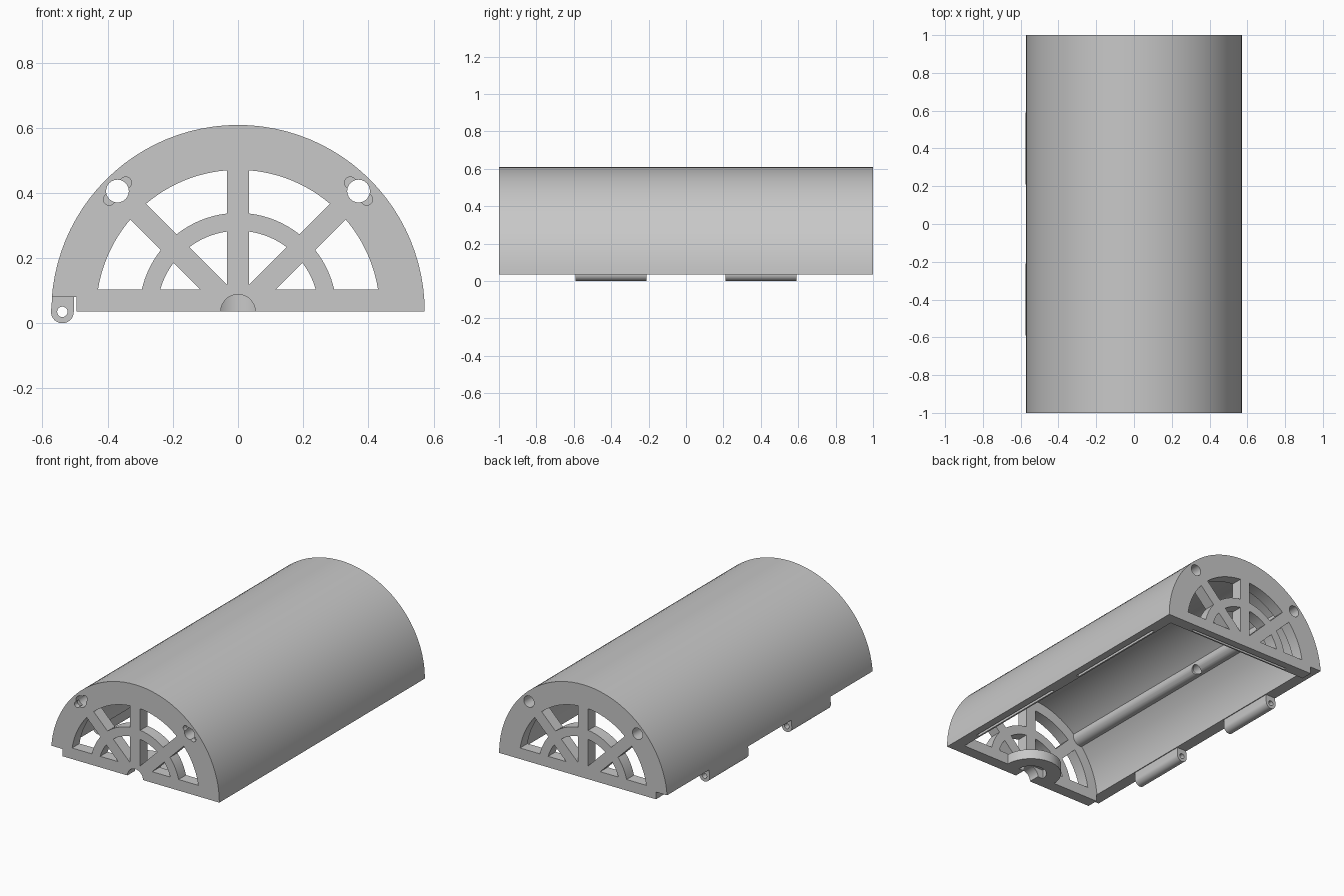
import bpy, bmesh, math
from math import sin, cos, asin, radians
from mathutils import Vector

if "Cube" in bpy.data.objects:
    bpy.data.objects.remove(bpy.data.objects["Cube"])

BASE = 0.0355     # height of the flat rim
R_OUT, R_IN = 0.573, 0.501
WALL = 0.928      # inner face of the end plates
ROD = 0.37        # rod hole offset in x and z

grey = bpy.data.materials.new("grey_plastic")
grey.diffuse_color = (0.58, 0.58, 0.58, 1)
grey.use_nodes = True
grey.node_tree.nodes["Principled BSDF"].inputs["Base Color"].default_value = grey.diffuse_color


def arc(r, a0, a1, n, cx=0.0, cz=BASE):
    """Arc points in degrees."""
    return [(cx + r * cos(radians(a0 + (a1 - a0) * i / n)),
             cz + r * sin(radians(a0 + (a1 - a0) * i / n))) for i in range(n + 1)]


def prisms(name, items, axis='Y'):
    """One object made of extruded profiles: (points, start, end)."""
    bm = bmesh.new()
    for pts, a, b in items:
        place = (lambda p, d: (p[0], d, p[1])) if axis == 'Y' else (lambda p, d: (p[0], p[1], d))
        lo = [bm.verts.new(place(p, a)) for p in pts]
        hi = [bm.verts.new(place(p, b)) for p in pts]
        bm.faces.new(lo)
        bm.faces.new(hi[::-1])
        for i in range(len(pts)):
            j = (i + 1) % len(pts)
            bm.faces.new((lo[i], hi[i], hi[j], lo[j]))
    bmesh.ops.recalc_face_normals(bm, faces=bm.faces)
    me = bpy.data.meshes.new(name)
    bm.to_mesh(me)
    bm.free()
    ob = bpy.data.objects.new(name, me)
    bpy.context.collection.objects.link(ob)
    me.materials.append(grey)
    return ob


def circle(r, cx, cz, n=24):
    return arc(r, 0, 360, n, cx, cz)[:-1]


def box(x0, x1, z0, z1):
    return [(x0, z0), (x1, z0), (x1, z1), (x0, z1)]


def combine(target, tool, op):
    mod = target.modifiers.new("cut", 'BOOLEAN')
    mod.operation, mod.solver, mod.object = op, 'EXACT', tool
    bpy.context.view_layer.objects.active = target
    bpy.ops.object.modifier_apply(modifier=mod.name)
    bpy.data.objects.remove(tool)


def mirror(pts):
    return [(-x, z) for x, z in pts]


# Half-round cover, hollowed between its end plates
cover = prisms("half_round_cover", [(arc(R_OUT, 0, 180, 48), -1, 1)])
hollow = arc(R_IN, 0, 180, 48) + [(-R_IN, -0.1), (R_IN, -0.1)]
combine(cover, prisms("hollow", [(hollow, -WALL, WALL)]), 'DIFFERENCE')

# Rod channels under the roof
tubes = [(circle(0.049, s * ROD, BASE + ROD), -0.95, 0.95) for s in (-1, 1)]
combine(cover, prisms("rod_tubes", tubes), 'UNION')

# Half-disc flange inside the front plate
flange = arc(0.175, 0, 180, 24, 0, -WALL) + [(-0.175, -0.95), (0.175, -0.95)]
combine(cover, prisms("flange", [(flange, BASE, BASE + 0.062)], 'Z'), 'UNION')

# Fan windows through both end plates
W, SILL, R1, R2, R3 = 0.034, 0.068, 0.248, 0.303, 0.435


def ang(d, r):
    return math.degrees(asin(d / r))


upper_in = [(W, BASE + W / math.tan(radians(22.5)))] + arc(R1, 45 + ang(W, R1), 90 - ang(W, R1), 8)
upper_out = (arc(R2, 45 + ang(W, R2), 90 - ang(W, R2), 8)
             + arc(R3, 90 - ang(W, R3), 45 + ang(W, R3), 12))
lower_in = [(SILL + W * 2 ** 0.5, BASE + SILL)] + arc(R1, ang(SILL, R1), 45 - ang(W, R1), 8)
lower_out = (arc(R2, ang(SILL, R2), 45 - ang(W, R2), 8)
             + arc(R3, 45 - ang(W, R3), ang(SILL, R3), 12))
windows = []
for shape in (upper_in, upper_out, lower_in, lower_out):
    for pts in (shape, mirror(shape)):
        windows += [(pts, -1.1, -0.85), (pts, 0.85, 1.1)]
combine(cover, prisms("windows", windows), 'DIFFERENCE')

# Rod holes from end to end
holes = [(circle(0.035, s * ROD, BASE + ROD), -1.1, 1.1) for s in (-1, 1)]
combine(cover, prisms("rod_holes", holes), 'DIFFERENCE')

# Shallow rounded slots around the front rod holes
slots = []
for s in (-1, 1):
    tilt = -45 * s
    t = Vector((cos(radians(tilt)), sin(radians(tilt)))) * 0.036
    cx, cz = s * ROD, BASE + ROD
    pts = (arc(0.018, tilt - 90, tilt + 90, 8, cx + t.x, cz + t.y)
           + arc(0.018, tilt + 90, tilt + 270, 8, cx - t.x, cz - t.y))
    slots.append((pts, -1.1, -0.97))
combine(cover, prisms("rod_slots", slots), 'DIFFERENCE')

# Side openings in the rod channels
for s in (-1, 1):
    d = Vector((s, 0, 1)).normalized()
    bpy.ops.mesh.primitive_cylinder_add(
        vertices=20, radius=0.032, depth=0.09,
        location=Vector((0, 0.16, BASE)) + d * 0.478,
        rotation=d.to_track_quat('Z', 'Y').to_euler())
    combine(cover, bpy.context.object, 'DIFFERENCE')

# Cable outlet at the front, opening into a round pocket in the flange
combine(cover, prisms("outlet", [(circle(0.053, 0, BASE, 32), -1.1, -0.9)]), 'DIFFERENCE')
pocket = arc(0.09, 0, 180, 20, 0, -WALL)
combine(cover, prisms("pocket", [(pocket, 0, BASE + 0.056)], 'Z'), 'DIFFERENCE')

# Hinge recess along the left edge and alignment grooves in the rim
combine(cover, prisms("hinge_recess", [(box(-0.7, -0.4955, -0.1, 0.08), -1.1, 1.1)]), 'DIFFERENCE')
grooves = [(box(0.511, 0.527, 0, BASE + 0.015), a, b) for a, b in ((-0.79, -0.11), (0.11, 0.79))]
grooves.append((box(-0.35, 0.35, 0, BASE + 0.015), 0.937, 0.953))
combine(cover, prisms("rim_grooves", grooves), 'DIFFERENCE')


def finish(ob):
    bpy.ops.object.select_all(action='DESELECT')
    ob.select_set(True)
    bpy.context.view_layer.objects.active = ob
    ob.data.materials.clear()
    ob.data.materials.append(grey)
    ob.data.polygons.foreach_set("material_index", [0] * len(ob.data.polygons))
    bpy.ops.object.shade_smooth_by_angle(angle=radians(30))


finish(cover)

# Hinge knuckles with pin holes
HX, HZ, HR = -0.539, 0.035, 0.035
profile = arc(HR, 180, 360, 20, HX, HZ) + [(HX + HR, 0.082), (HX - HR + 0.004, 0.082)]
for label, y0, y1 in (("front", -0.59, -0.21), ("back", 0.21, 0.59)):
    knuckle = prisms(label + "_hinge_knuckle", [(profile, y0, y1)])
    combine(knuckle, prisms("pin_hole", [(circle(0.016, HX, HZ, 20), y0 - 0.1, y1 + 0.1)]), 'DIFFERENCE')
    finish(knuckle)
